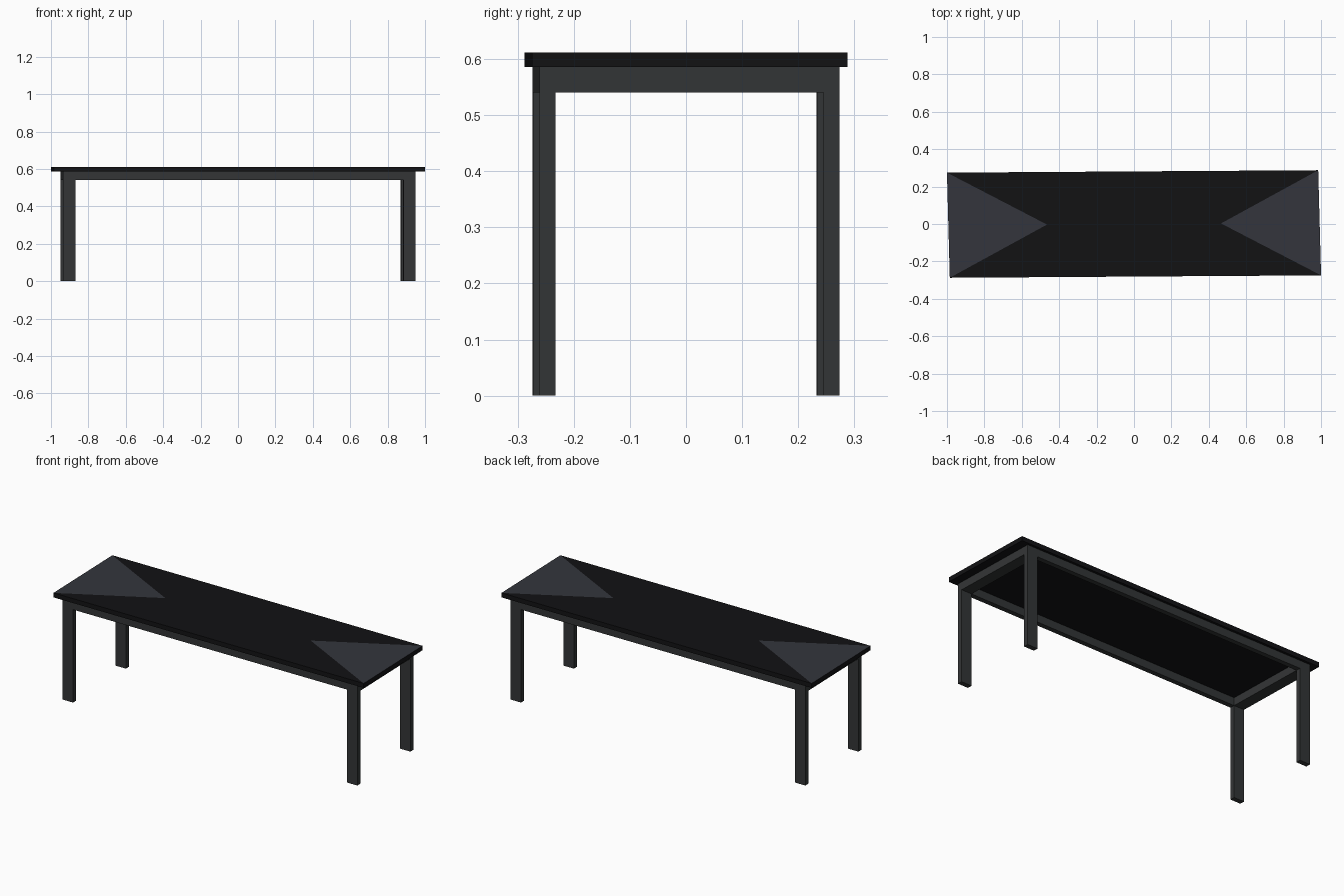
import bpy, bmesh

if "Cube" in bpy.data.objects:
    bpy.data.objects.remove(bpy.data.objects["Cube"])


def material(name, color):
    m = bpy.data.materials.new(name)
    m.diffuse_color = (*color, 1)
    m.use_nodes = True
    m.node_tree.nodes["Principled BSDF"].inputs["Base Color"].default_value = m.diffuse_color
    return m


black = material("black_top", (0.006, 0.006, 0.007))
slate = material("slate_panel", (0.033, 0.036, 0.045))
grey = material("dark_grey_frame", (0.033, 0.036, 0.037))


def skew(x, y, z):
    # the whole table is very slightly out of square
    return (x - 0.027 * y, y + 0.0065 * x, z)


def box(name, x, y, z, mat):
    bm = bmesh.new()
    bmesh.ops.create_cube(bm, size=1)
    for v in bm.verts:
        v.co = skew(*(r[c > 0] for r, c in zip((x, y, z), v.co)))
    return finish(name, bm, [mat])


def finish(name, bm, mats):
    bmesh.ops.recalc_face_normals(bm, faces=bm.faces)
    me = bpy.data.meshes.new(name)
    bm.to_mesh(me)
    bm.free()
    for m in mats:
        me.materials.append(m)
    ob = bpy.data.objects.new(name, me)
    bpy.context.collection.objects.link(ob)
    return ob


# Table top: slab with two triangular end panels in its upper face
X, Y, Z0, Z1 = 0.9925, 0.281, 0.586, 0.612
bm = bmesh.new()
corners = [(-X, -Y), (X, -Y), (X, Y), (-X, Y)]
lo = [bm.verts.new(skew(x, y, Z0)) for x, y in corners]
hi = [bm.verts.new(skew(x, y, Z1)) for x, y in corners]
left, right = [bm.verts.new(skew(s * 0.465, 0, Z1)) for s in (-1, 1)]
bm.faces.new(lo)
for i in range(4):
    j = (i + 1) % 4
    bm.faces.new((lo[i], lo[j], hi[j], hi[i]))
bm.faces.new((hi[0], hi[1], right, left))
bm.faces.new((hi[2], hi[3], left, right))
for tri in ((hi[1], hi[2], right), (hi[3], hi[0], left)):
    bm.faces.new(tri).material_index = 1
finish("table_top", bm, [black, slate])

# Legs at the four corners
LX0, LX1, LY0, LY1 = 0.877, 0.943, 0.239, 0.267
for sx, nx in ((-1, "left"), (1, "right")):
    for sy, ny in ((-1, "front"), (1, "back")):
        box(f"{ny}_{nx}_leg", sorted((sx * LX0, sx * LX1)),
            sorted((sy * LY0, sy * LY1)), (0, Z0), grey)

# Rails joining the legs under the top
for s, n in ((-1, "front"), (1, "back")):
    box(f"{n}_rail", (-LX0, LX0), sorted((s * LY0, s * LY1)), (0.54, Z0), grey)
for s, n in ((-1, "left"), (1, "right")):
    box(f"{n}_rail", sorted((s * LX0, s * LX1)), (-LY0, LY0), (0.54, Z0), grey)
